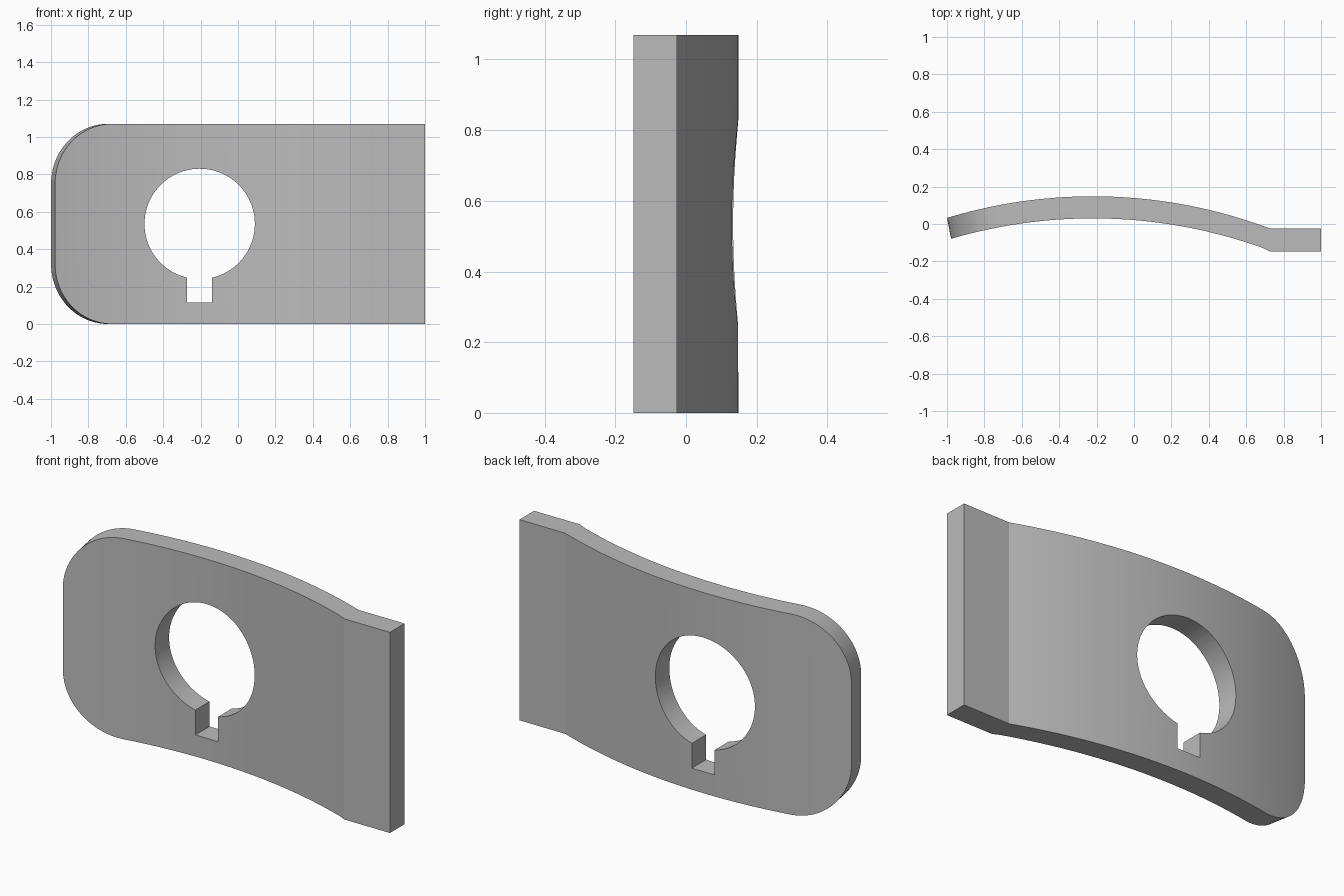
import bpy, bmesh
from math import sin, cos, asin, pi, sqrt

cube = bpy.data.objects.get("Cube")
if cube:
    bpy.data.objects.remove(cube)

HEIGHT = 1.07
ARC_X, RADIUS = -0.22, 2.69     # crown and radius of the bent part
KINK, LEAN = 0.73, -0.19        # start of the flat tab, slant of the rounded end


def prism(name, points, near, far):
    """Join two matching loops of 3D points into a closed solid."""
    bm = bmesh.new()
    a = [bm.verts.new(near(*p)) for p in points]
    b = [bm.verts.new(far(*p)) for p in points]
    bm.faces.new(a)
    bm.faces.new(b[::-1])
    n = len(points)
    for i in range(n):
        j = (i + 1) % n
        bm.faces.new((a[i], b[i], b[j], a[j]))
    bmesh.ops.recalc_face_normals(bm, faces=bm.faces)
    mesh = bpy.data.meshes.new(name)
    bm.to_mesh(mesh)
    bm.free()
    obj = bpy.data.objects.new(name, mesh)
    bpy.context.collection.objects.link(obj)
    return obj


def arc(cx, cz, r, start, end, steps):
    return [(cx + r * cos(start + (end - start) * i / steps),
             cz + r * sin(start + (end - start) * i / steps)) for i in range(steps + 1)]


def bend(crown, tab_y, steps=48):
    """Shallow arc followed by the flat tab."""
    xs = [-1.15 + (KINK + 1.15) * i / steps for i in range(steps + 1)]
    pts = [(x, crown - RADIUS + sqrt(RADIUS ** 2 - (x - ARC_X) ** 2)) for x in xs]
    pts[-1] = (KINK, tab_y)
    return pts + [(1.0, tab_y)]


# Bent plate blank, taller than the finished plate
profile = bend(0.148, -0.025) + bend(0.03, -0.148)[::-1]
plate = prism("bent_plate", profile,
              lambda x, y: (x, y, -0.1), lambda x, y: (x, y, HEIGHT + 0.1))

# Outline with two rounded corners, slanted to follow the bent end
r, left = 0.32, -0.993
outline = [(1.5, 0), (1.5, HEIGHT)]
outline += arc(left + r, HEIGHT - r, r, pi / 2, pi, 24)
outline += arc(left + r, r, r, pi, 1.5 * pi, 24)
trim = prism("outline_trim", outline,
             lambda x, z: (x + LEAN * -0.5, -0.5, z), lambda x, z: (x + LEAN * 0.5, 0.5, z))

# Round hole with a square slot below it
hole_x, hole_z, hole_r, half_slot = -0.205, 0.535, 0.295, 0.067
gap = asin(half_slot / hole_r)
keyhole = arc(hole_x, hole_z, hole_r, -pi / 2 + gap, 1.5 * pi - gap, 80)
keyhole += [(hole_x - half_slot, 0.115), (hole_x + half_slot, 0.115)]
cutter = prism("keyhole_cutter", keyhole,
               lambda x, z: (x, -0.5, z), lambda x, z: (x, 0.5, z))

# Trim and pierce the blank
bpy.context.view_layer.objects.active = plate
plate.select_set(True)
for tool, operation in ((trim, 'INTERSECT'), (cutter, 'DIFFERENCE')):
    tool.hide_render = True
    mod = plate.modifiers.new(tool.name, 'BOOLEAN')
    mod.operation = operation
    mod.solver = 'EXACT'
    mod.object = tool
    bpy.ops.object.modifier_apply(modifier=mod.name)
    bpy.data.objects.remove(tool)
bpy.ops.object.shade_smooth_by_angle(angle=pi / 18)

# Plain grey metal
grey = bpy.data.materials.new("plain_grey")
grey.use_nodes = True
colour = (0.5, 0.5, 0.5, 1)
grey.diffuse_color = colour
grey.node_tree.nodes["Principled BSDF"].inputs["Base Color"].default_value = colour
plate.data.materials.clear()
plate.data.materials.append(grey)
